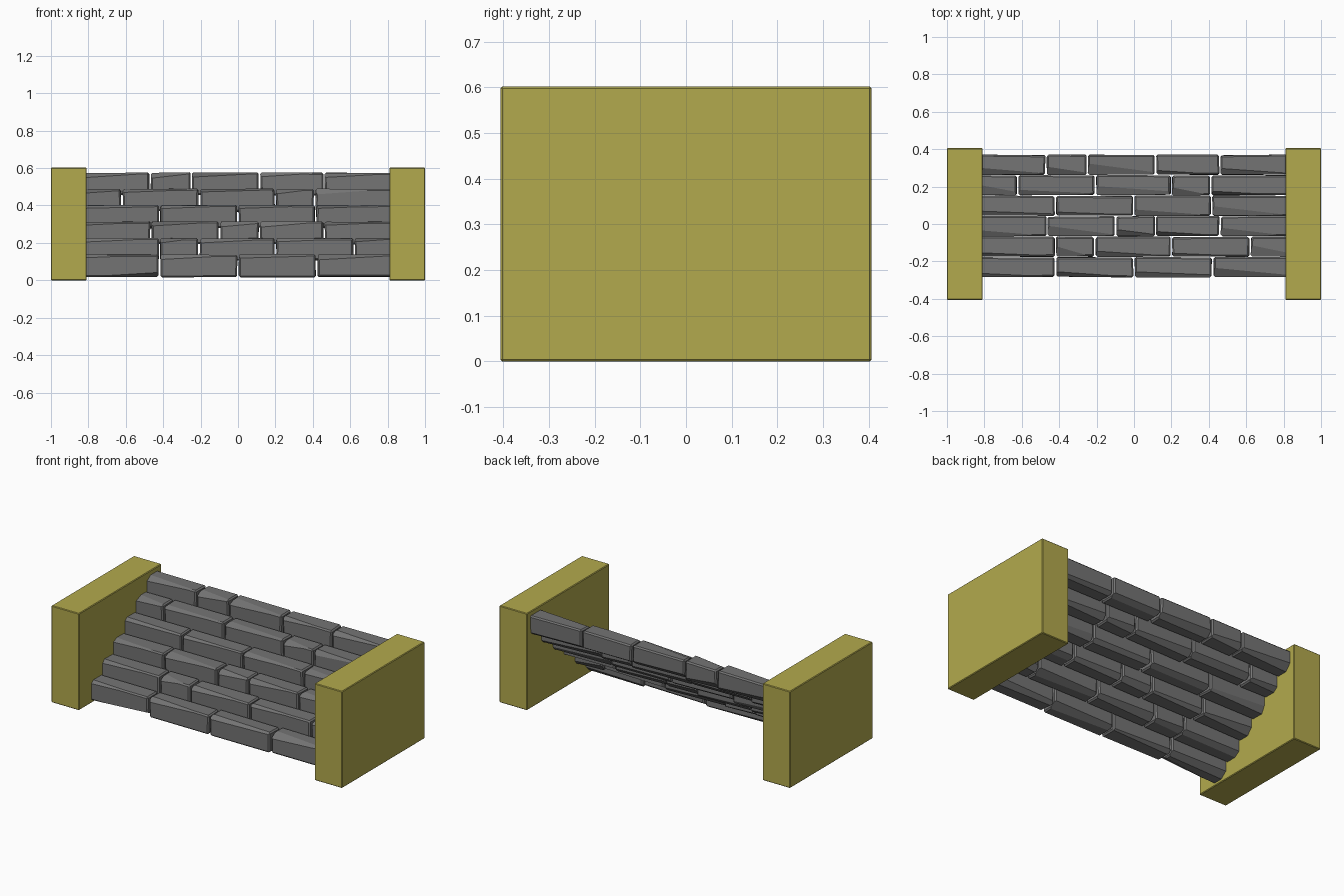
import bpy
import bmesh
import random
from mathutils import Vector

if "Cube" in bpy.data.objects:
    bpy.data.objects.remove(bpy.data.objects["Cube"], do_unlink=True)
rng = random.Random(4)


def make_material(name, colour):
    mat = bpy.data.materials.new(name)
    mat.use_nodes = True
    mat.diffuse_color = colour
    mat.node_tree.nodes["Principled BSDF"].inputs["Base Color"].default_value = colour
    return mat


gold = make_material("ochre wall", (0.45, 0.40, 0.075, 1))
grey = make_material("grey stone", (0.175, 0.175, 0.175, 1))


def box(lo, hi, bevel, jitter=0.0):
    """Bevelled box between two corners, with slightly irregular corners."""
    bm = bmesh.new()
    bmesh.ops.create_cube(bm, size=1)
    for v in bm.verts:
        v.co = Vector([lo[i] if v.co[i] < 0 else hi[i] for i in range(3)])
        v.co += Vector([rng.uniform(-jitter, jitter) for _ in range(3)])
    bmesh.ops.bevel(bm, geom=bm.edges[:], offset=bevel, segments=1,
                    affect='EDGES', clamp_overlap=True)
    return bm


def chip(bm, x0, x1, y, z, sy, sz, a, b, c):
    """Slice a tapering wedge off one long edge: a, b drops at its ends, c depth."""
    p0 = Vector((x0, y, z - sz * a))
    p1 = Vector((x1, y, z - sz * b))
    p2 = Vector((x0, y - sy * c, z))
    normal = (p1 - p0).cross(p2 - p0).normalized()
    if normal.z * sz < 0:
        normal.negate()
    cut = bmesh.ops.bisect_plane(bm, geom=bm.verts[:] + bm.edges[:] + bm.faces[:],
                                 plane_co=p0, plane_no=normal, clear_outer=True)
    edges = [e for e in cut["geom_cut"] if isinstance(e, bmesh.types.BMEdge)]
    if edges:
        bmesh.ops.holes_fill(bm, edges=edges, sides=0)


def finish(bm, name, mat):
    bmesh.ops.recalc_face_normals(bm, faces=bm.faces[:])
    mesh = bpy.data.meshes.new(name)
    bm.to_mesh(mesh)
    bm.free()
    mesh.materials.append(mat)
    obj = bpy.data.objects.new(name, mesh)
    bpy.context.collection.objects.link(obj)


# Side walls
for name, x in (("left_wall", 0.905), ("right_wall", -0.905)):
    finish(box((x - 0.095, -0.406, 0), (x + 0.095, 0.406, 0.602), 0.004), name, gold)

# Stone steps: joint positions along each course, from the bottom upwards
courses = [
    (-0.42, 0.0, 0.42),
    (-0.42, -0.21, 0.20, 0.62),
    (-0.465, -0.10, 0.115, 0.46),
    (-0.42, 0.0, 0.415),
    (-0.62, -0.205, 0.20, 0.41),
    (-0.47, -0.25, 0.115, 0.46),
]
gap = 0.005
for row, joints in enumerate(courses):
    ends = (-0.83,) + joints + (0.83,)
    y0, z0 = -0.284 + 0.1095 * row, 0.018 + 0.0875 * row
    y1, z1 = y0 + 0.106, z0 + 0.12
    for i, (xa, xb) in enumerate(zip(ends, ends[1:])):
        x0, x1 = xa + gap, xb - gap
        bm = box((x0, y0, z0), (x1, y1, z1), 0.008, 0.003)
        # worn upper front edge, tapering along the stone
        chip(bm, x0, x1, y0, z1, -1, 1, rng.uniform(0.015, 0.03),
             rng.uniform(0.0, 0.008), rng.uniform(0.02, 0.06))
        # worn lower back edge
        chip(bm, x0, x1, y1, z0, 1, -1, rng.uniform(0.02, 0.04),
             rng.uniform(0.01, 0.03), rng.uniform(0.02, 0.04))
        # the first stone is worn under its front edge
        if row == 0 and i == 0:
            chip(bm, x1, x0, y0, z0, -1, -1, 0.025, 0.0, 0.05)
        finish(bm, f"step_{row + 1}_stone_{i + 1}", grey)
